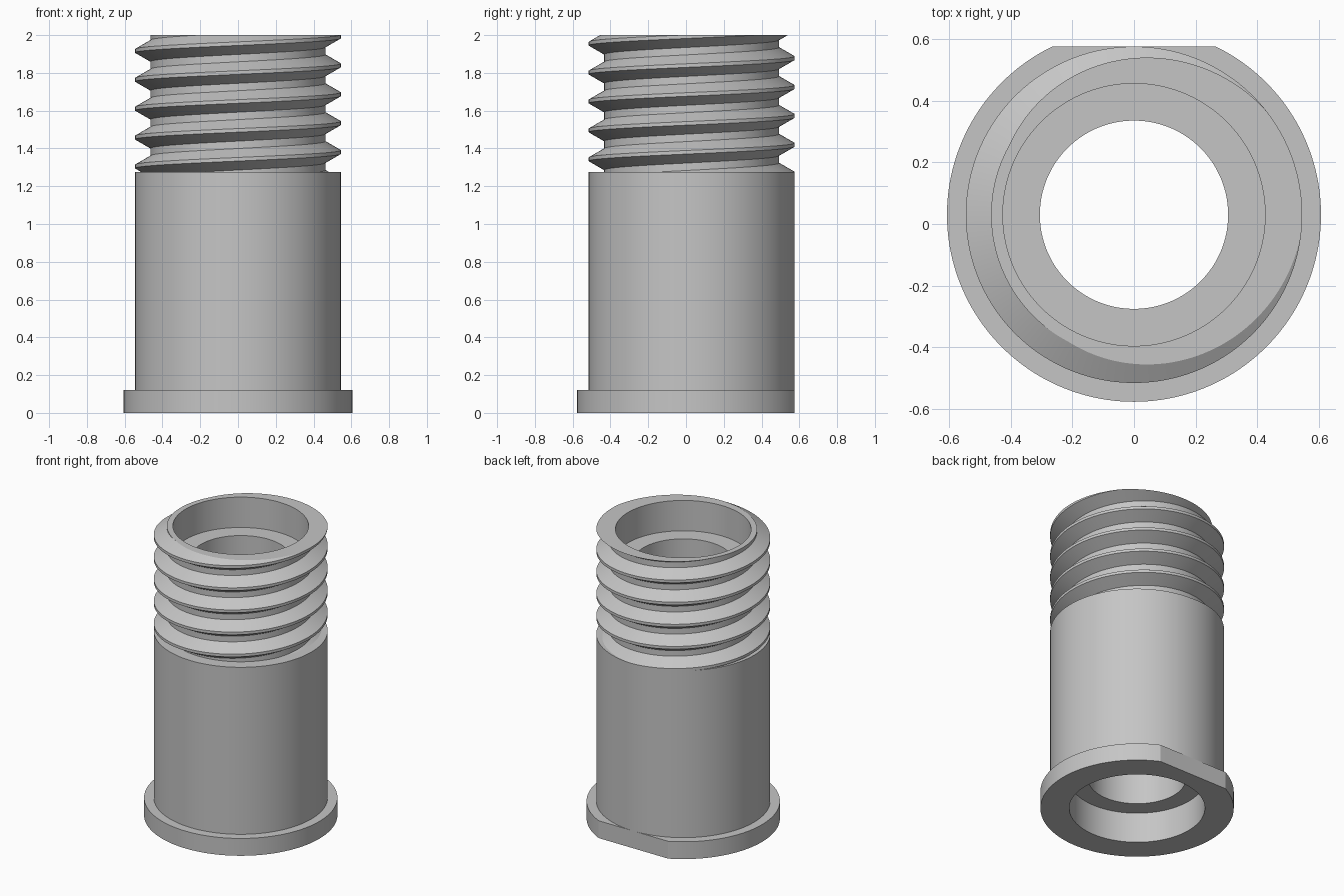
import bpy, bmesh, math

if "Cube" in bpy.data.objects:
    bpy.data.objects.remove(bpy.data.objects["Cube"])

SEG = 180                       # steps around the axis
AXIS_Y = 0.03                   # the flange flat shifts the axis off centre
R_FLANGE, R_BODY, R_ROOT, R_BORE, R_HOLE = 0.606, 0.545, 0.463, 0.425, 0.305
Z_FLANGE, Z_BODY, Z_TOP, LEDGE = 0.12, 1.275, 2.0, 0.21
PITCH, CREST_Z = 0.153, 1.84    # thread pitch and crest height at angle zero
CREST = PITCH / 16              # half width of the crest flat
FLANK = (R_BODY - R_ROOT) * math.tan(math.radians(30))

metal = bpy.data.materials.new("grey metal")
metal.diffuse_color = (0.56, 0.56, 0.56, 1)
metal.use_nodes = True
metal.node_tree.nodes["Principled BSDF"].inputs["Base Color"].default_value = metal.diffuse_color


def sweep(name, profile):
    """Skin a (radius, z) profile, which may vary with angle, around the axis."""
    bm = bmesh.new()
    cols = []
    for i in range(SEG + 1):
        a = math.tau * i / SEG
        cols.append([bm.verts.new((r * math.cos(a), r * math.sin(a) + AXIS_Y, z))
                     for r, z in profile(a)])
    for c, d in zip(cols, cols[1:]):
        for j in range(len(c) - 1):
            bm.faces.new((c[j], d[j], d[j + 1], c[j + 1]))
    bmesh.ops.remove_doubles(bm, verts=bm.verts, dist=1e-5)
    bmesh.ops.dissolve_degenerate(bm, edges=bm.edges, dist=1e-5)
    mesh = bpy.data.meshes.new(name)
    bm.to_mesh(mesh)
    bm.free()
    mesh.materials.append(metal)
    obj = bpy.data.objects.new(name, mesh)
    bpy.context.collection.objects.link(obj)
    bpy.ops.object.select_all(action='DESELECT')
    obj.select_set(True)
    bpy.context.view_layer.objects.active = obj
    bpy.ops.object.shade_smooth_by_angle(angle=math.radians(25))
    return obj


def thread_radius(a, z):
    centre = CREST_Z + PITCH * a / math.tau
    d = abs((z - centre + PITCH / 2) % PITCH - PITCH / 2)
    t = min(max((d - CREST) / FLANK, 0), 1)
    return R_BODY + (R_ROOT - R_BODY) * t


# Flange with one flat side at the back, tangent to the body
def flange(a):
    s = math.sin(a)
    r = min(R_FLANGE, R_BODY / s) if s > 0 else R_FLANGE
    return [(R_BORE, 0), (r, 0), (r, Z_FLANGE), (R_BODY, Z_FLANGE)]


# Plain body with the shoulder running in to the thread
def body(a):
    return [(R_BODY, Z_FLANGE), (R_BODY, Z_BODY), (thread_radius(a, Z_BODY), Z_BODY)]


# Right-hand thread, trimmed level at both ends, plus the top rim
def thread(a):
    pts = []
    for n in range(-5, 4):
        c = CREST_Z + PITCH * (a / math.tau + n)
        for dz in (-CREST - FLANK, -CREST, CREST, CREST + FLANK):
            z = min(max(c + dz, Z_BODY), Z_TOP)
            pts.append((thread_radius(a, z), z))
    return pts + [(R_BORE, Z_TOP)]


# Through hole with a wider bore at each end
def bore(a):
    return [(R_BORE, Z_TOP), (R_BORE, Z_TOP - LEDGE), (R_HOLE, Z_TOP - LEDGE),
            (R_HOLE, LEDGE), (R_BORE, LEDGE), (R_BORE, 0)]


sweep("flange", flange)
sweep("body", body)
sweep("screw_thread", thread)
sweep("stepped_bore", bore)
